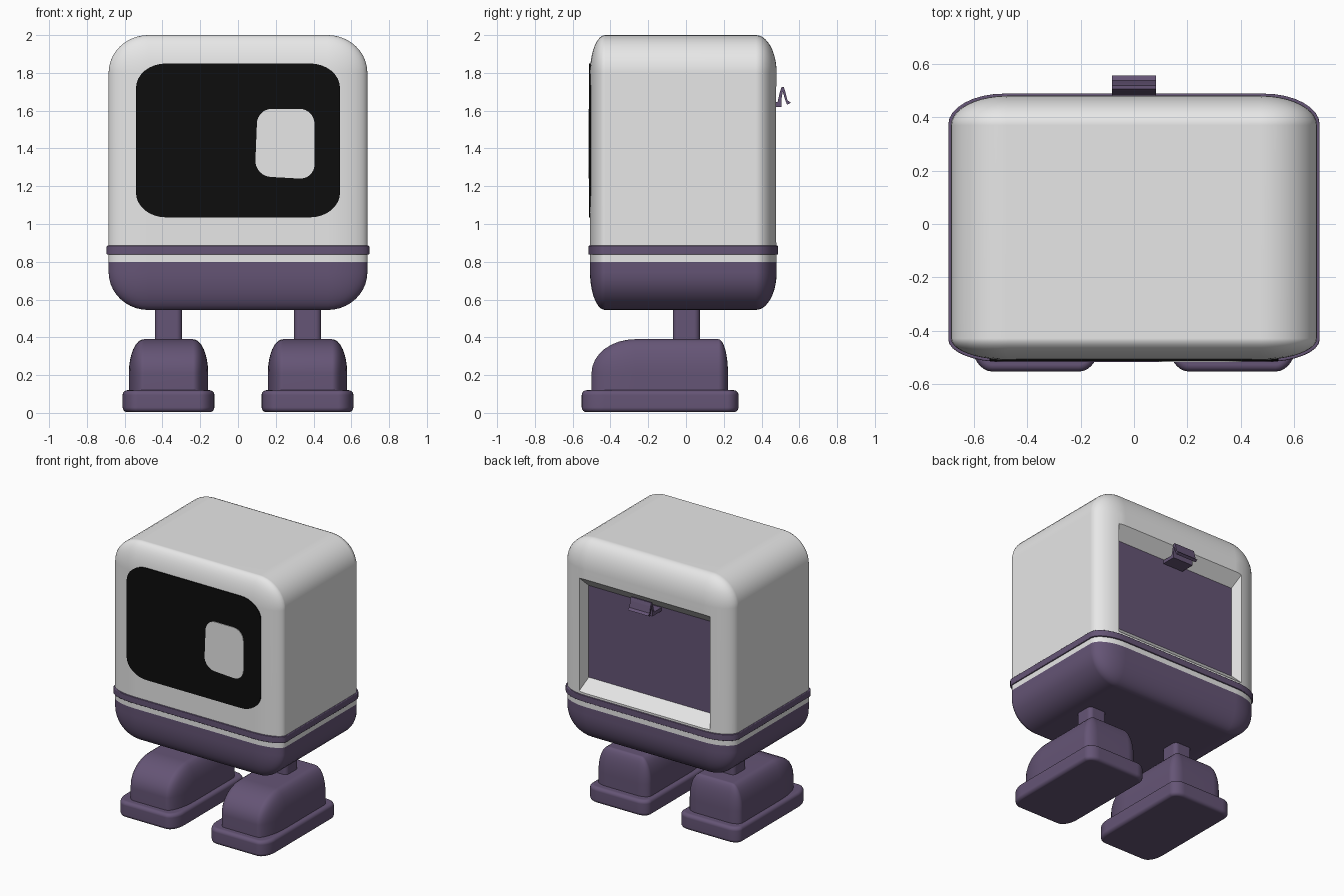
import bpy
import bmesh

old = bpy.data.objects.get("Cube")
if old:
    bpy.data.objects.remove(old, do_unlink=True)


def material(name, rgb):
    m = bpy.data.materials.new(name)
    m.use_nodes = True
    m.diffuse_color = (*rgb, 1)
    bsdf = next(n for n in m.node_tree.nodes if n.type == 'BSDF_PRINCIPLED')
    bsdf.inputs["Base Color"].default_value = (*rgb, 1)
    bsdf.inputs["Roughness"].default_value = 0.6
    return m


WHITE = material("shell white", (0.8, 0.8, 0.8))
PURPLE = material("muted purple", (0.13, 0.09, 0.18))
BLACK = material("screen black", (0.004, 0.004, 0.004))


def add_object(name, bm, *mats):
    bmesh.ops.recalc_face_normals(bm, faces=bm.faces)
    mesh = bpy.data.meshes.new(name)
    bm.to_mesh(mesh)
    bm.free()
    ob = bpy.data.objects.new(name, mesh)
    bpy.context.collection.objects.link(ob)
    for m in mats:
        mesh.materials.append(m)
    return ob


def activate(ob):
    bpy.ops.object.select_all(action='DESELECT')
    ob.select_set(True)
    bpy.context.view_layer.objects.active = ob


def smooth(ob):
    activate(ob)
    bpy.ops.object.shade_smooth_by_angle(angle=0.6)
    mod = ob.modifiers.new("Even shading", 'WEIGHTED_NORMAL')
    mod.keep_sharp = True
    return ob


def rounded(lo, hi, r_lo, r_hi, axis=None, rim=0.0, segments=8):
    """Box with its own corner radius on each side of each axis.
    With an axis, only edges along it are rounded, plus a small rim."""
    bm = bmesh.new()
    bmesh.ops.create_cube(bm, size=4)
    edges = [e for e in bm.edges if axis is None
             or abs(e.verts[0].co[axis] - e.verts[1].co[axis]) > 1]
    bmesh.ops.bevel(bm, geom=edges, offset=1, segments=segments,
                    profile=0.5, affect='EDGES')
    for v in bm.verts:
        for i in range(3):
            c = v.co[i]
            if i == axis:
                v.co[i] = hi[i] if c > 0 else lo[i]
            elif c > 0:
                v.co[i] = hi[i] + (c - 2) * r_hi[i]
            else:
                v.co[i] = lo[i] + (c + 2) * r_lo[i]
    if rim:
        loops = [e for e in bm.edges
                 if abs(e.verts[0].co[axis] - e.verts[1].co[axis]) < 1e-5]
        bmesh.ops.bevel(bm, geom=loops, offset=rim, segments=4,
                        profile=0.5, affect='EDGES')
    return bm


# Body shell, split where the base colour starts
bm = rounded((-0.685, -0.508, 0.545), (0.685, 0.48, 2.0),
             (0.21, 0.08, 0.2), (0.21, 0.11, 0.2), segments=10)
bmesh.ops.bisect_plane(bm, geom=bm.verts[:] + bm.edges[:] + bm.faces[:],
                       plane_co=(0, 0, 0.8), plane_no=(0, 0, 1))
body = add_object("body", bm, WHITE, PURPLE)

# Tapered recess in the back
bm = bmesh.new()
bmesh.ops.create_cube(bm, size=2)
for v in bm.verts:
    outer = v.co.y > 0
    v.co.x *= 0.535 if outer else 0.505
    v.co.z = ((1.75 if outer else 1.65) if v.co.z > 0
              else (0.88 if outer else 0.98))
    v.co.y = 0.5 if outer else 0.4
cutter = add_object("recess_cutter", bm)
cutter.hide_render = True
cut = body.modifiers.new("Recess", 'BOOLEAN')
cut.operation = 'DIFFERENCE'
cut.solver = 'EXACT'
cut.object = cutter
activate(body)
bpy.ops.object.modifier_apply(modifier=cut.name)
bpy.data.objects.remove(cutter, do_unlink=True)

# Purple base and recessed door
for p in body.data.polygons:
    door = p.normal.y > 0.95 and 0.39 < p.center.y < 0.41 and abs(p.center.x) < 0.4
    p.material_index = 1 if door or p.center.z < 0.8 else 0
smooth(body)

# Belt around the body
smooth(add_object("belt", rounded(
    (-0.695, -0.517, 0.838), (0.695, 0.488, 0.885),
    (0.21, 0.085, 0), (0.21, 0.115, 0), axis=2, rim=0.005), PURPLE))

# Screen and its single eye
r = (0.16, 0, 0.13)
add_object("screen", rounded((-0.54, -0.513, 1.035), (0.54, -0.5035, 1.85),
                             r, r, axis=1), BLACK)
r = (0.08, 0, 0.08)
bm = rounded((0.1, -0.517, 1.245), (0.405, -0.51, 1.61), r, r, axis=1)
for v in bm.verts:
    v.co.z -= (v.co.x - 0.25) * 0.06 * (v.co.z < 1.4)
    v.co.x -= 0.008 * (v.co.x < 0.25 and v.co.z < 1.4)
add_object("eye", bm, WHITE)

# Door latch: a folded strip extruded across
profile = [(0.39, 1.645), (0.485, 1.645), (0.497, 1.7), (0.506, 1.724),
           (0.518, 1.724), (0.526, 1.7), (0.537, 1.655), (0.555, 1.642),
           (0.535, 1.632), (0.524, 1.66), (0.512, 1.7), (0.505, 1.66),
           (0.505, 1.62), (0.39, 1.62)]
bm = bmesh.new()
face = bm.faces.new([bm.verts.new((-0.082, y, z)) for y, z in profile])
ext = bmesh.ops.extrude_face_region(bm, geom=[face], use_keep_orig=True)
bmesh.ops.translate(bm, vec=(0.164, 0, 0),
                    verts=[g for g in ext["geom"]
                           if isinstance(g, bmesh.types.BMVert)])
add_object("door_latch", bm, PURPLE)

# Legs and boots
for side, x in (("left", 0.368), ("right", -0.368)):
    r = (0.03, 0.03, 0.04)
    smooth(add_object(side + "_leg", rounded(
        (x - 0.072, -0.07, 0.34), (x + 0.072, 0.073, 0.6), r, r), PURPLE))
    smooth(add_object(side + "_boot", rounded(
        (x - 0.21, -0.5, 0.08), (x + 0.21, 0.222, 0.39),
        (0.08, 0.23, 0.01), (0.08, 0.05, 0.18)), PURPLE))
    smooth(add_object(side + "_sole", rounded(
        (x - 0.243, -0.552, 0.004), (x + 0.243, 0.278, 0.12),
        (0.08, 0.12, 0), (0.08, 0.06, 0), axis=2, rim=0.025), PURPLE))
